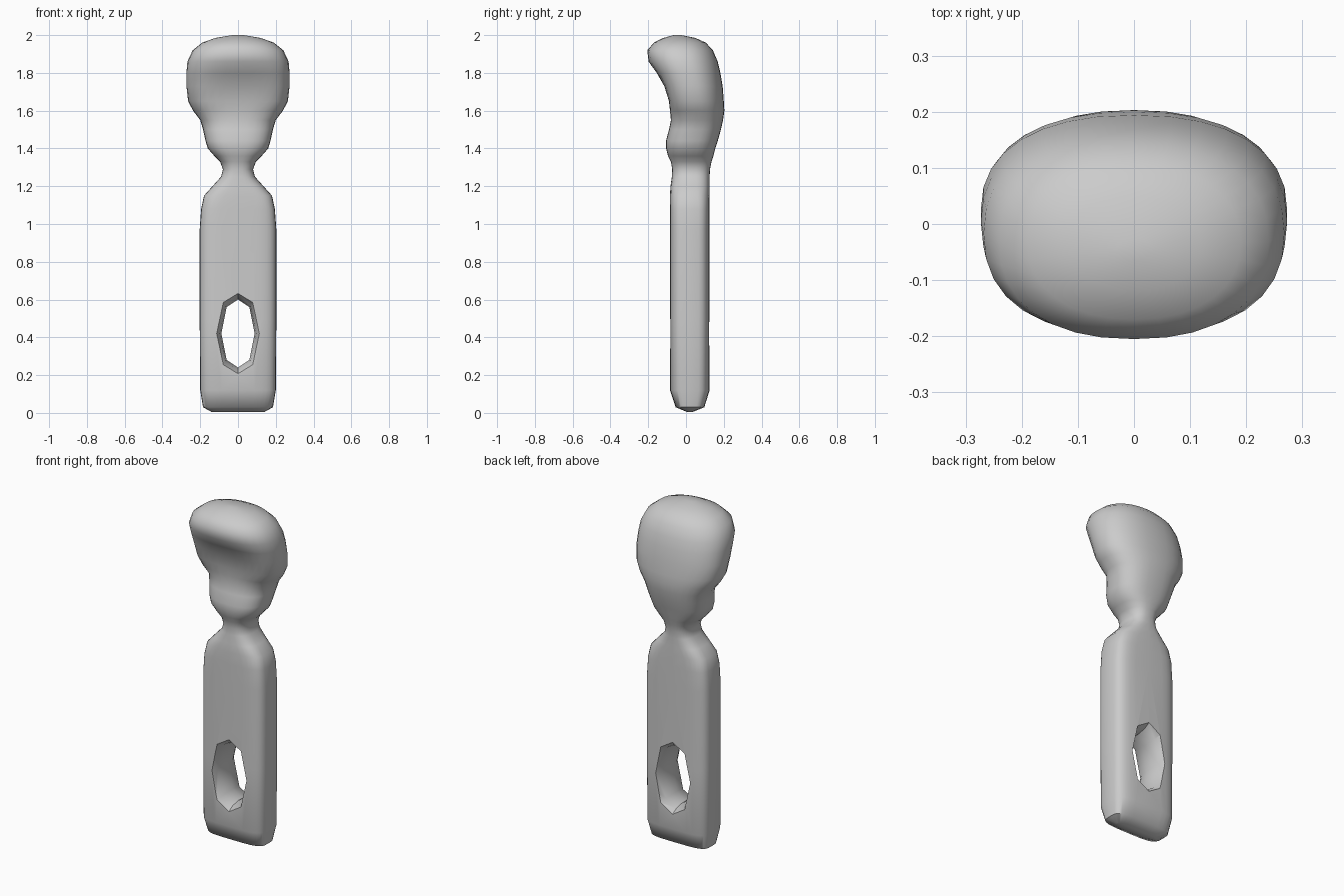
import bpy, bmesh
from math import sin, cos, pi, copysign

if "Cube" in bpy.data.objects:
    bpy.data.objects.remove(bpy.data.objects["Cube"])


def spow(v, e):
    return copysign(abs(v) ** e, v)


def loft(name, rings):
    """Skin closed rings of points, capping both ends."""
    bm = bmesh.new()
    loops = [[bm.verts.new(p) for p in r] for r in rings]
    n = len(loops[0])
    for a, b in zip(loops, loops[1:]):
        for i in range(n):
            j = (i + 1) % n
            bm.faces.new((a[i], a[j], b[j], b[i]))
    bm.faces.new(loops[0][::-1])
    bm.faces.new(loops[-1])
    bmesh.ops.recalc_face_normals(bm, faces=bm.faces)
    me = bpy.data.meshes.new(name)
    bm.to_mesh(me)
    bm.free()
    ob = bpy.data.objects.new(name, me)
    bpy.context.collection.objects.link(ob)
    return ob


def section(z, hw, y0, y1, e, dent=0.0, n=32):
    """Superellipse cross-section; dent pushes the middle of the face inward."""
    cy, hy = (y0 + y1) / 2, (y1 - y0) / 2
    pts = []
    for i in range(n):
        t = 2 * pi * i / n
        x = hw * spow(cos(t), 2 / e)
        y = cy + hy * spow(sin(t), 2 / e)
        if sin(t) < 0:
            y += dent * max(0, 1 - (x / (0.8 * hw)) ** 2)
        pts.append((x, y, z))
    return pts


# Figure: slab body, pinched neck, head with overhanging brow and jaw
# (z, half width, front y, back y, squareness, face dent)
profile = [
    (0.005, 0.14, 0.005, 0.035, 4, 0), (0.03, 0.185, -0.055, 0.097, 4, 0),
    (0.12, 0.2, -0.085, 0.125, 4, 0), (0.5, 0.203, -0.085, 0.125, 4, 0),
    (0.97, 0.203, -0.085, 0.125, 4, 0), (1.08, 0.195, -0.085, 0.125, 4, 0),
    (1.15, 0.18, -0.085, 0.125, 3.5, 0), (1.20, 0.135, -0.082, 0.125, 3, 0),
    (1.25, 0.09, -0.075, 0.125, 2.6, 0), (1.29, 0.08, -0.073, 0.127, 2.5, 0),
    (1.33, 0.095, -0.08, 0.135, 2.4, 0), (1.36, 0.125, -0.095, 0.145, 2.4, 0),
    (1.40, 0.16, -0.105, 0.155, 2.5, 0), (1.44, 0.172, -0.106, 0.168, 2.5, 0),
    (1.50, 0.185, -0.09, 0.185, 2.5, 0), (1.55, 0.2, -0.08, 0.196, 2.4, 0),
    (1.60, 0.238, -0.105, 0.203, 2.3, 0.02), (1.65, 0.264, -0.12, 0.2, 2.3, 0.03),
    (1.73, 0.273, -0.145, 0.194, 2.3, 0.03), (1.80, 0.273, -0.175, 0.182, 2.3, 0.02),
    (1.86, 0.268, -0.203, 0.168, 2.3, 0.005), (1.92, 0.24, -0.205, 0.142, 2.3, 0),
    (1.96, 0.19, -0.17, 0.105, 2.2, 0), (1.985, 0.12, -0.12, 0.05, 2.1, 0),
    (2.0, 0.03, -0.065, -0.025, 2, 0),
]
figure = loft("figure", [section(*p) for p in profile])

# Elongated octagonal hole through the legs, flaring to both faces
outline = [(0, 0.24), (0.06, 0.28), (0.088, 0.42), (0.06, 0.56),
           (0, 0.60), (-0.06, 0.56), (-0.088, 0.42), (-0.06, 0.28)]
stations = [(-0.14, 1.7), (-0.085, 1.3), (-0.05, 1.1), (0.0, 1.0), (0.04, 1.0),
            (0.09, 1.1), (0.125, 1.3), (0.18, 1.7)]
cutter = loft("hole_cutter", [[(x * s, y, 0.42 + (z - 0.42) * (1 + (s - 1) * 0.6))
                               for x, z in outline] for y, s in stations])
cutter.hide_render = True
cutter.hide_viewport = True

cut = figure.modifiers.new("leg_gap", 'BOOLEAN')
cut.operation = 'DIFFERENCE'
cut.solver = 'EXACT'
cut.object = cutter

# Bake the cut, then shade smoothly
dg = bpy.context.evaluated_depsgraph_get()
figure.data = bpy.data.meshes.new_from_object(figure.evaluated_get(dg))
figure.modifiers.clear()
bpy.data.objects.remove(cutter)
bpy.context.view_layer.objects.active = figure
figure.select_set(True)
bpy.ops.object.shade_smooth_by_angle(angle=0.9)
